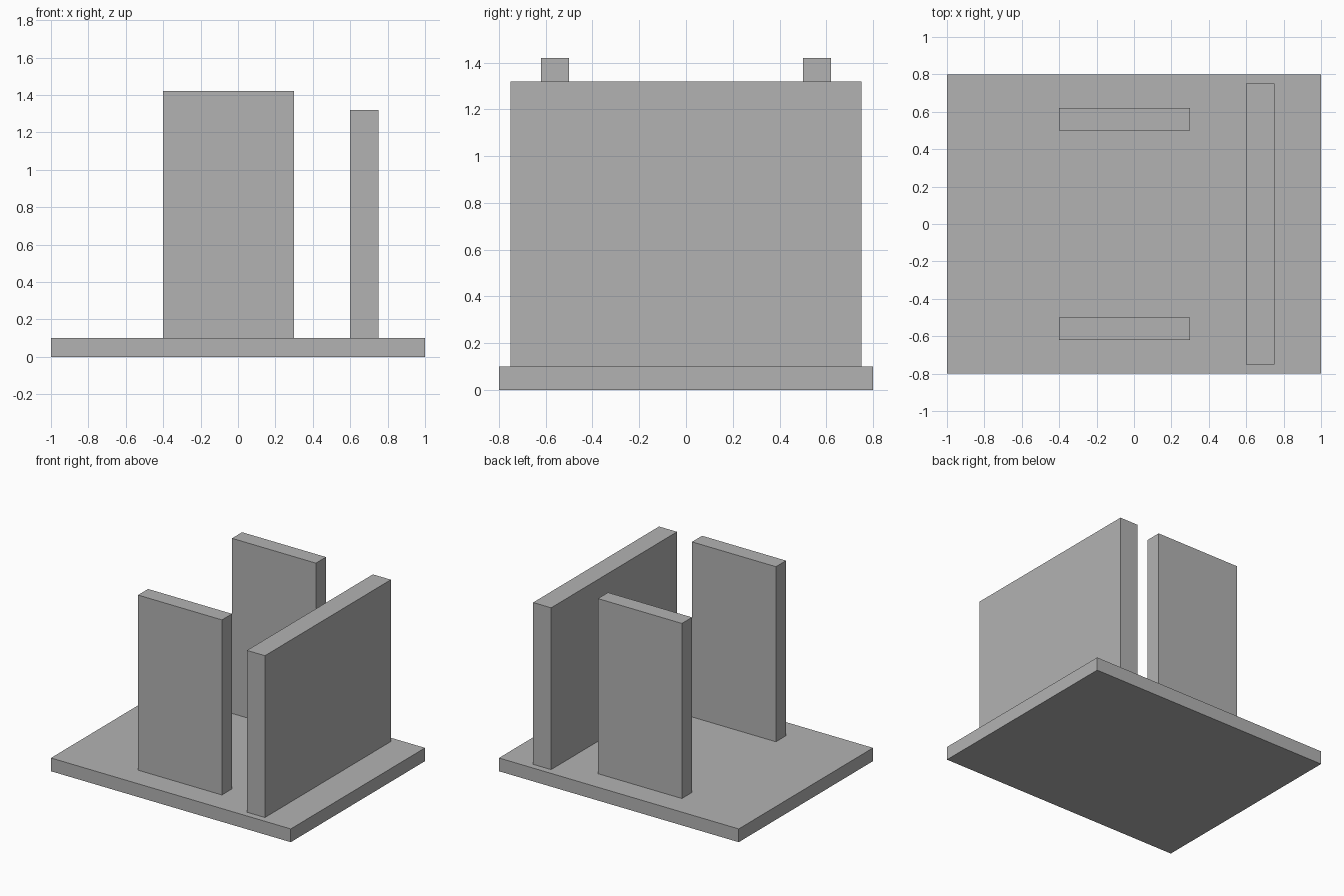
import bpy

# Remove the default object
default = bpy.data.objects.get("Cube")
if default:
    bpy.data.objects.remove(default, do_unlink=True)

# Single grey material
grey = bpy.data.materials.new("plain_grey")
grey.use_nodes = True
colour = (0.45, 0.45, 0.45, 1)
grey.diffuse_color = colour
grey.node_tree.nodes["Principled BSDF"].inputs["Base Color"].default_value = colour


def box(name, low, high):
    """Add a box spanning two opposite corners."""
    centre = [(a + b) / 2 for a, b in zip(low, high)]
    size = [b - a for a, b in zip(low, high)]
    bpy.ops.mesh.primitive_cube_add(size=1, location=centre)
    obj = bpy.context.object
    obj.name = name
    obj.scale = size
    bpy.ops.object.transform_apply(location=False, rotation=False, scale=True)
    obj.data.materials.append(grey)
    return obj


base_top = 0.1

# Base plate
box("base_plate", (-1, -0.8, 0), (1, 0.8, base_top))

# Long wall along the left edge
box("long_wall", (0.6, -0.75, base_top), (0.75, 0.75, 1.32))

# Matching pair of upright panels, front and back
for name, y in (("front_panel", -0.56), ("back_panel", 0.56)):
    box(name, (-0.4, y - 0.06, base_top), (0.3, y + 0.06, 1.42))
